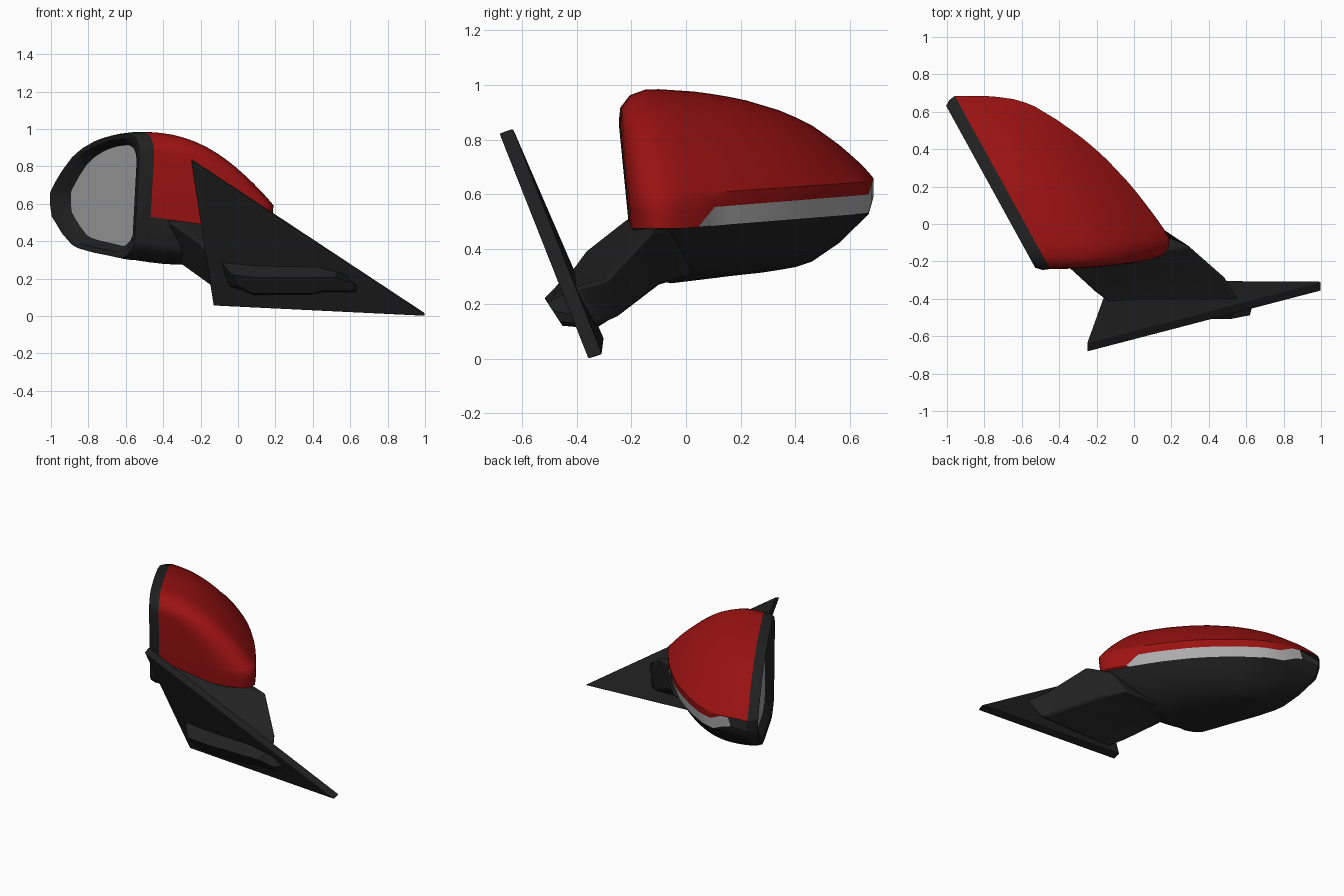
import bpy
from math import radians

if "Cube" in bpy.data.objects:
    bpy.data.objects.remove(bpy.data.objects["Cube"])


def material(name, r, g, b):
    m = bpy.data.materials.new(name)
    m.diffuse_color = (r, g, b, 1)
    m.use_nodes = True
    m.node_tree.nodes["Principled BSDF"].inputs["Base Color"].default_value = m.diffuse_color
    return m


RED = material("red_paint", 0.33, 0.006, 0.006)
BLACK = material("black_plastic", 0.015, 0.015, 0.015)
GLASS = material("mirror_grey", 0.40, 0.40, 0.40)
LENS = material("lens_grey", 0.42, 0.42, 0.42)


def make(name, verts, faces, mat, angle=35, bevel=0):
    me = bpy.data.meshes.new(name)
    me.from_pydata(verts, [], faces)
    ob = bpy.data.objects.new(name, me)
    bpy.context.collection.objects.link(ob)
    me.materials.append(mat)
    bpy.ops.object.select_all(action='DESELECT')
    ob.select_set(True)
    bpy.context.view_layer.objects.active = ob
    bpy.ops.object.mode_set(mode='EDIT')
    bpy.ops.mesh.select_all(action='SELECT')
    bpy.ops.mesh.remove_doubles(threshold=0.0005)
    bpy.ops.mesh.normals_make_consistent(inside=False)
    bpy.ops.object.mode_set(mode='OBJECT')
    if bevel:
        b = ob.modifiers.new("bevel", 'BEVEL')
        b.width, b.segments, b.limit_method = bevel, 3, 'ANGLE'
        b.angle_limit = radians(40)
    bpy.ops.object.shade_smooth_by_angle(angle=radians(angle))
    return ob


def loft(rows, closed=False):
    """Quads between equal-length rows of points."""
    n = len(rows[0])
    verts = [p for r in rows for p in r]
    faces = [(i * n + j, i * n + (j + 1) % n, (i + 1) * n + (j + 1) % n, (i + 1) * n + j)
             for i in range(len(rows) - 1) for j in range(n if closed else n - 1)]
    return verts, faces


def cap(verts, faces, pts):
    faces.append(tuple(range(len(verts), len(verts) + len(pts))))
    verts.extend(pts)


def table(pairs, y):
    for (a, va), (b, vb) in zip(pairs, pairs[1:]):
        if y <= b:
            return va + (vb - va) * max(0, y - a) / (b - a)
    return pairs[-1][1]


def clamp(v, lo, hi):
    return max(lo, min(hi, v))


# Housing outlines read along y: top, bottom and back edge
TOP = [(-.245, .86), (-.235, .92), (-.2, .965), (-.15, .983), (-.1, .985), (.05, .975), (.2, .95),
       (.35, .905), (.45, .86), (.55, .79), (.62, .73), (.665, .685), (.685, .66)]
BOT = [(-.245, .38), (-.235, .345), (-.2, .305), (-.15, .28), (-.1, .27), (.1, .29), (.3, .312),
       (.4, .33), (.46, .35), (.56, .42), (.65, .51), (.67, .53), (.685, .59)]
BACK = [(-.245, -.1), (-.24, 0), (-.225, .08), (-.2, .15), (-.16, .185), (-.09, .19), (.05, .10),
        (.19, 0), (.35, -.15), (.44, -.25), (.55, -.4), (.64, -.55), (.675, -.67), (.685, -.80)]
STATIONS = [-.245, -.24, -.235, -.225, -.2, -.18, -.15, -.1, -.04, .03, .1, .16, .22, .28, .34,
            .4, .46, .51, .56, .6, .63, .65, .668, .68, .685]


def section(y):
    """Point rows of one cross-section: red cover, lens strip, lower shell."""
    xr, xb = -.95 + (.67 - y) * .55, table(BACK, y)
    zt, zb = table(TOP, y), table(BOT, y)
    zk = clamp(max(.478 + .08 * y, .476), zb + .004, zt - .02)
    zs = clamp(zk + .068 * clamp((y - .03) / .07, 0, 1), zk, zt - .01)
    zn = clamp(.6 + .07 * y, zs, zt - .005)
    w = clamp((.15 - y) / .35, 0, 1)

    def pt(u, z, inset=0):
        dy = .1 * w * max(0, .9 - z)
        return (xr + (xb - xr) * u - inset - .55 * dy * (1 - u), y + dy, z)

    us = [1 - (1 - i / 14) ** 1.5 for i in range(15)]
    red = [pt(u, zn + (zt - zn) * (1 - u ** 2.2)) for u in us]
    red += [pt(1, (zn + zs) / 2, .003), pt(1, zs, .01)]
    strip = [pt(1, zs, .01), pt(1, zk, .03)]
    low = [pt(u, zk - (zk - zb) * (1 - u ** 2.5) * (.86 + .55 * u), .03 * u) for u in reversed(us)]
    return red, strip, low, pt(0, .53)


secs = [section(y) for y in STATIONS]

# Red cover with its flat inner end and small outer tip
v, f = loft([s[0] for s in secs])
cap(v, f, secs[0][0] + [secs[0][3]])
cap(v, f, secs[-1][0] + secs[-1][2])
make("red_cover", v, f, RED, 40)

# Indicator lens strip
lens_secs = [s for s, y in zip(secs, STATIONS) if y >= .03]
v, f = loft([s[1] for s in lens_secs])
make("indicator_lens", v, f, LENS)

# Lower shell
v, f = loft([s[2] for s in secs])
cap(v, f, secs[0][2] + [secs[0][3]])
make("lower_shell", v, f, BLACK, 40)

# Frame around the mirror opening
rim = [s[0][0] for s in secs] + [s[2][-1] for s in reversed(secs)]


def ring(h, k, dx, dy):
    return [(-.7 + (x + .7) * h + dx, .22 + (y - .22) * h + dy, .65 + (z - .65) * k)
            for x, y, z in rim]


inner = ring(.69, .79, -.016, -.01)
v, f = loft([rim, ring(.98, .993, -.035, -.014), ring(.935, .97, -.063, -.023),
             ring(.85, .89, -.055, -.026), inner], closed=True)
make("mirror_frame", v, f, BLACK)

# Mirror glass
make("mirror_glass", inner, [tuple(range(len(inner)))], GLASS)

# Triangular mounting plate
tri = [(-.25, -.683, .825), (-.13, -.35, .055), (1, -.357, 0)]
back = [(x, y + .05, z + .016) for x, y, z in tri]
v, f = loft([tri, back], closed=True)
f += [(0, 1, 2), (3, 4, 5)]
make("mounting_plate", v, f, BLACK, 30, .005)

# Arm joining plate and housing
arm = [
    [(-.11, -.44, .29), (.56, -.41, .26), (.5, -.33, .12), (-.06, -.33, .11)],
    [(-.21, -.365, .395), (.49, -.29, .29), (.42, -.25, .155), (-.14, -.26, .155)],
    [(-.38, -.21, .515), (.3, -.12, .47), (.2, -.1, .275), (-.30, -.1, .27)],
    [(-.36, -.1, .5), (.14, -.06, .47), (.08, .03, .31), (-.28, .03, .31)],
]
v, f = loft(arm, closed=True)
f += [(0, 1, 2, 3), (12, 13, 14, 15)]
make("support_arm", v, f, BLACK, 40, .015)

# Connector boss on the front of the plate
outline = [(-.11, .31), (.1, .295), (.36, .295), (.54, .255), (.65, .15), (.64, .125),
           (.46, .125), (.39, .11), (.08, .11), (-.06, .16)]
base = [(x, -.32 - .435 * (z - .055), z) for x, z in outline]
ledge = [(-.03, .22), (.1, .205), (.36, .205), (.52, .205), (.62, .175), (.62, .135),
         (.46, .135), (.39, .12), (.08, .12), (0, .16)]
front = [(x, -.452 - .65 * (z - .12), z) for x, z in ledge]
v, f = loft([base, front], closed=True)
f += [tuple(range(10)), tuple(range(10, 20))]
make("connector_boss", v, f, BLACK, 30)
